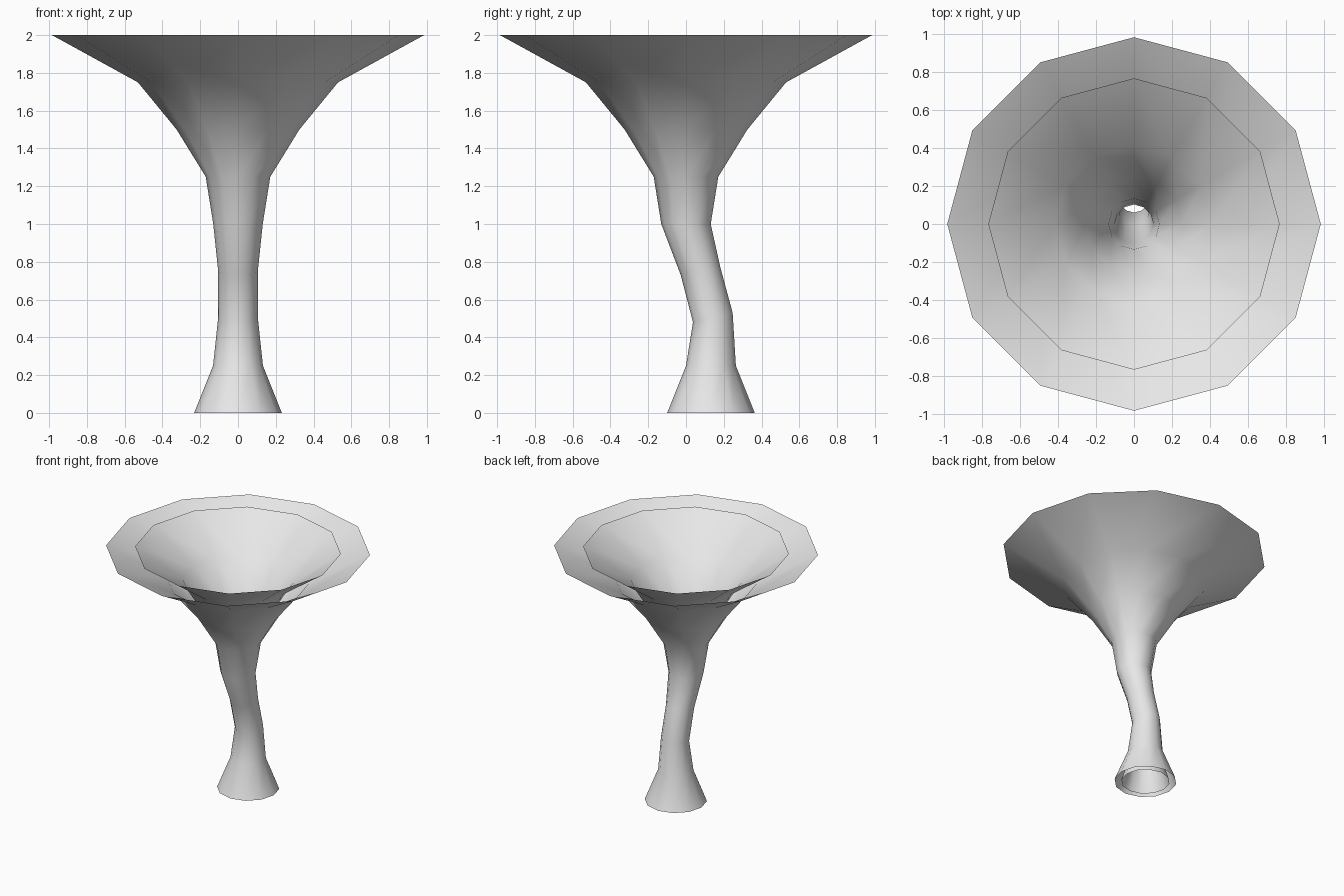
import bpy, bmesh
from math import cos, sin, pi

cube = bpy.data.objects.get("Cube")
if cube:
    bpy.data.objects.remove(cube, do_unlink=True)

SIDES = 12
INNER_SCALE = 0.78

# Rings from foot to rim: height, radius, centre y, tilt (rise towards the back)
RINGS = [
    (0.00, 0.232, 0.132, 0.0),
    (0.25, 0.132, 0.132, 0.0),
    (0.505, 0.105, 0.142, 0.025),
    (0.75, 0.105, 0.077, 0.02),
    (1.00, 0.131, 0.0, 0.0),
    (1.25, 0.171, 0.0, 0.0),
    (1.50, 0.325, 0.0, 0.0),
    (1.75, 0.53, 0.0, 0.0),
    (2.00, 0.985, 0.0, 0.0),
]

grey = bpy.data.materials.new("plain grey")
grey.use_nodes = True
grey.diffuse_color = (0.8, 0.8, 0.8, 1)
grey.node_tree.nodes["Principled BSDF"].inputs["Base Color"].default_value = (0.8, 0.8, 0.8, 1)


def make_wall(name, scale, inward):
    """Loft an open-ended wall through the rings."""
    bm = bmesh.new()
    loops = []
    for z, radius, cy, tilt in RINGS:
        loop = []
        for i in range(SIDES):
            a = 2 * pi * i / SIDES
            loop.append(bm.verts.new((radius * scale * cos(a),
                                      cy + radius * scale * sin(a),
                                      z + tilt * scale * sin(a))))
        loops.append(loop)
    for low, high in zip(loops, loops[1:]):
        for i in range(SIDES):
            j = (i + 1) % SIDES
            face = bm.faces.new((low[i], low[j], high[j], high[i]))
            face.smooth = True
            if inward:
                face.normal_flip()
    mesh = bpy.data.meshes.new(name)
    bm.to_mesh(mesh)
    bm.free()
    mesh.materials.append(grey)
    obj = bpy.data.objects.new(name, mesh)
    bpy.context.collection.objects.link(obj)
    return obj


# Two nested walls, open at the foot and the rim
make_wall("outer_wall", 1.0, False)
make_wall("inner_wall", INNER_SCALE, True)
